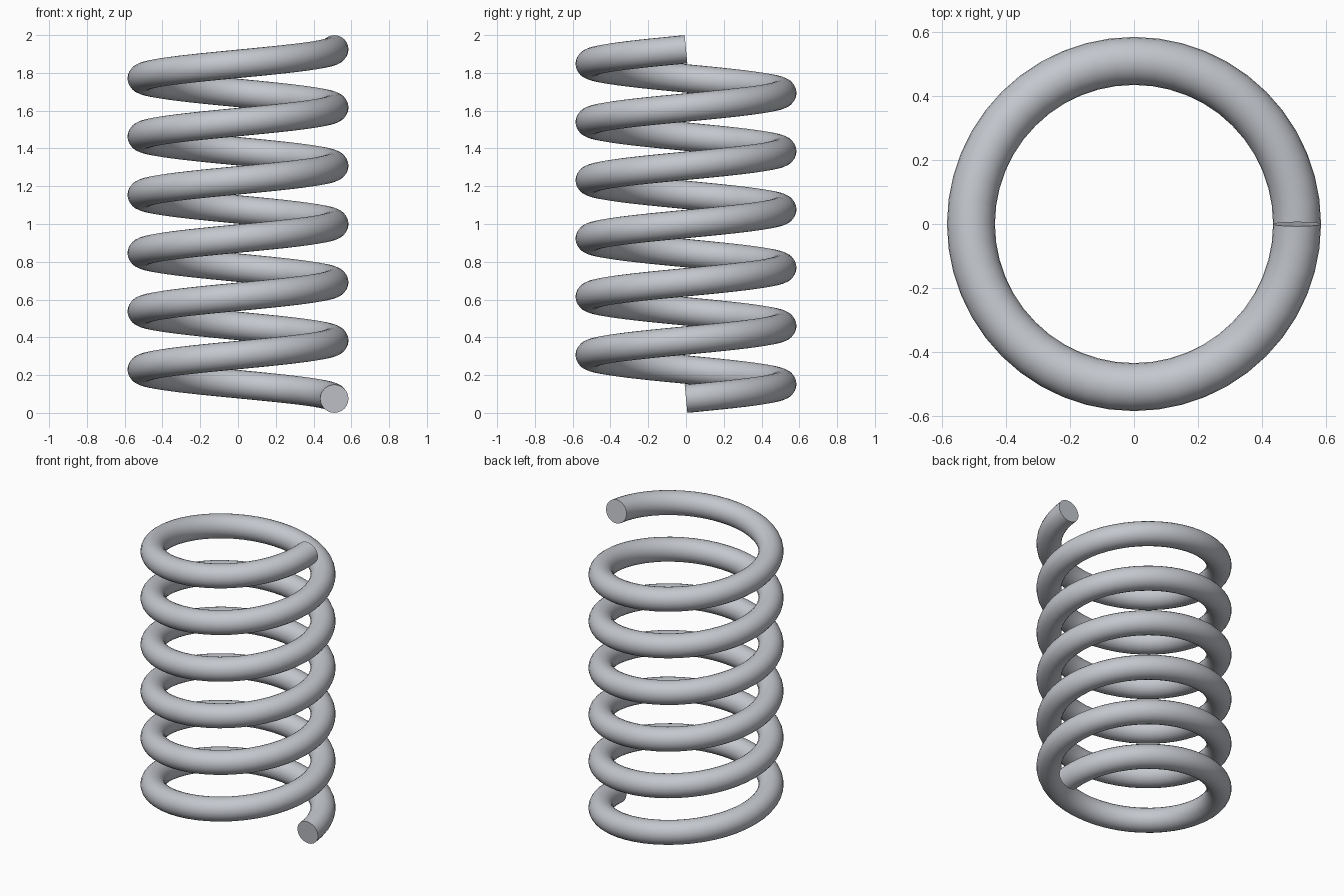
import bpy, bmesh
from math import cos, sin, tau
from mathutils import Vector

if "Cube" in bpy.data.objects:
    bpy.data.objects.remove(bpy.data.objects["Cube"], do_unlink=True)

COIL_R, WIRE_R, HEIGHT = 0.51, 0.075, 2.0
TURNS, STEPS, SIDES = 6, 48, 24
RISE = HEIGHT - 2 * WIRE_R

# Steel colour
steel = bpy.data.materials.new("steel_grey")
steel.use_nodes = True
color = (0.55, 0.57, 0.61, 1)
steel.diffuse_color = color
steel.node_tree.nodes["Principled BSDF"].inputs["Base Color"].default_value = color


def wire_ring(bm, t):
    """Circle of vertices square to the helix at t (0 to 1)."""
    a = t * TURNS * tau
    out = Vector((cos(a), sin(a), 0))
    tangent = Vector((-sin(a), cos(a), RISE / (TURNS * tau * COIL_R))).normalized()
    up = out.cross(tangent)
    centre = out * COIL_R + Vector((0, 0, WIRE_R + RISE * t))
    angles = [tau * i / SIDES for i in range(SIDES)]
    return [bm.verts.new(centre + WIRE_R * (out * cos(b) + up * sin(b))) for b in angles]


# Coil wire: rings swept along the helix, closed with flat ends
bm = bmesh.new()
count = TURNS * STEPS
rings = [wire_ring(bm, i / count) for i in range(count + 1)]
for low, high in zip(rings, rings[1:]):
    for i in range(SIDES):
        j = (i + 1) % SIDES
        bm.faces.new((low[i], low[j], high[j], high[i]))
bm.faces.new(rings[0])
bm.faces.new(rings[-1])
bmesh.ops.recalc_face_normals(bm, faces=bm.faces)

mesh = bpy.data.meshes.new("coil_spring")
bm.to_mesh(mesh)
bm.free()
mesh.materials.append(steel)
spring = bpy.data.objects.new("coil_spring", mesh)
bpy.context.collection.objects.link(spring)

# Smooth wire with sharp cut ends
bpy.ops.object.select_all(action="DESELECT")
spring.select_set(True)
bpy.context.view_layer.objects.active = spring
bpy.ops.object.shade_smooth_by_angle()
